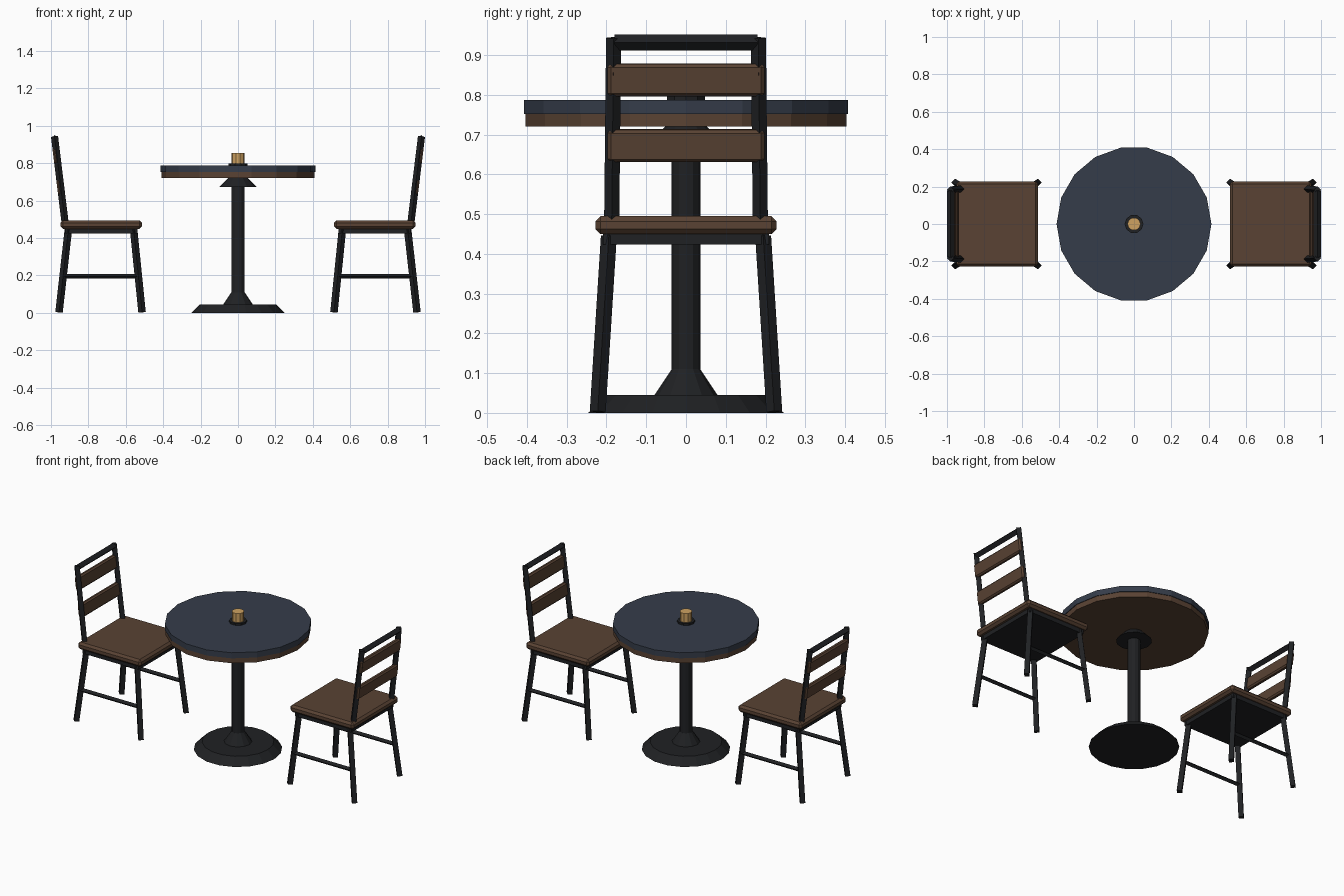
import bpy, bmesh, math
from mathutils import Vector, Matrix

if "Cube" in bpy.data.objects:
    bpy.data.objects.remove(bpy.data.objects["Cube"])


def material(name, rgb):
    m = bpy.data.materials.new(name)
    m.diffuse_color = (*rgb, 1)
    m.use_nodes = True
    m.node_tree.nodes["Principled BSDF"].inputs["Base Color"].default_value = m.diffuse_color
    return m


WOOD = material("brown_wood", (0.10, 0.055, 0.033))
METAL = material("dark_metal", (0.014, 0.015, 0.017))
SLATE = material("blue_grey_top", (0.036, 0.046, 0.068))
WAX = material("candle_wax", (0.62, 0.36, 0.12))


def finish(bm, name, mat):
    bmesh.ops.recalc_face_normals(bm, faces=bm.faces)
    me = bpy.data.meshes.new(name)
    bm.to_mesh(me)
    bm.free()
    me.materials.append(mat)
    ob = bpy.data.objects.new(name, me)
    bpy.context.collection.objects.link(ob)
    return ob


def lathe(name, profile, sides, mat):
    """Closed flat-sided turning from (radius, z) points, capped at both ends."""
    bm = bmesh.new()
    rings = [[bm.verts.new((r * math.cos(2 * math.pi * i / sides),
                            r * math.sin(2 * math.pi * i / sides), z))
              for i in range(sides)] for r, z in profile]
    for a, b in zip(rings, rings[1:]):
        for i in range(sides):
            j = (i + 1) % sides
            bm.faces.new((a[i], a[j], b[j], b[i]))
    bm.faces.new(rings[0])
    bm.faces.new(rings[-1])
    return finish(bm, name, mat)


def rod(name, a, b, radius, mat=METAL):
    """Four-sided bar, diamond section, between two points."""
    a, b = Vector(a), Vector(b)
    d = b - a
    ob = lathe(name, [(radius, 0), (radius, d.length)], 4, mat)
    turn = Vector((0, 0, 1)).rotation_difference(d).to_matrix().to_4x4()
    ob.data.transform(Matrix.Translation(a) @ turn)
    return ob


def block(name, centre, size, mat, bevel=0, tilt=0):
    """Box with chamfered edges, tilted about y."""
    bm = bmesh.new()
    bmesh.ops.create_cube(bm, size=1)
    bmesh.ops.scale(bm, vec=size, verts=bm.verts)
    if bevel:
        bmesh.ops.bevel(bm, geom=bm.edges[:], offset=bevel, segments=1, affect='EDGES')
    bm.transform(Matrix.Translation(centre) @ Matrix.Rotation(tilt, 4, 'Y'))
    return finish(bm, name, mat)


# Table
lathe("table_base", [(0.25, 0), (0.203, 0.045)], 18, METAL)
lathe("column_foot", [(0.08, 0.044), (0.036, 0.11)], 12, METAL)
lathe("column", [(0.036, 0.04), (0.036, 0.72)], 12, METAL)
lathe("top_support", [(0.10, 0.672), (0.05, 0.722)], 12, METAL)
lathe("table_underside", [(0.41, 0.72), (0.41, 0.752)], 18, WOOD)
lathe("table_top", [(0.414, 0.752), (0.414, 0.787)], 18, SLATE)

# Candle on its dish
lathe("candle_dish", [(0.05, 0.786), (0.05, 0.798)], 10, METAL)
lathe("candle", [(0.035, 0.797), (0.035, 0.854)], 10, WAX)

# Two chairs facing the table
POST_LOW, POST_TOP = (0.923, 0.47), (0.981, 0.943)
slope = (POST_TOP[0] - POST_LOW[0]) / (POST_TOP[1] - POST_LOW[1])

for side, s in (("left", -1), ("right", 1)):
    block(f"{side}_seat", (s * 0.731, 0, 0.472), (0.436, 0.456, 0.045), WOOD, 0.013)
    block(f"{side}_seat_frame", (s * 0.731, 0, 0.438), (0.385, 0.418, 0.028), METAL)

    for y in (-1, 1):
        rod(f"{side}_front_leg", (s * 0.513, y * 0.222, 0.003), (s * 0.558, y * 0.194, 0.445), 0.02)
        rod(f"{side}_rear_leg", (s * 0.957, y * 0.222, 0.003), (s * 0.907, y * 0.194, 0.445), 0.02)
        rod(f"{side}_stretcher", (s * 0.533, y * 0.21, 0.196), (s * 0.935, y * 0.21, 0.196), 0.013)
        rod(f"{side}_back_post", (s * POST_LOW[0], y * 0.187, POST_LOW[1]),
            (s * POST_TOP[0], y * 0.182, POST_TOP[1]), 0.019)

    # Backrest slats and top rail
    for z in (0.672, 0.837):
        x = POST_LOW[0] + slope * (z - POST_LOW[1]) + 0.005
        block(f"{side}_back_slat", (s * x, 0, z), (0.028, 0.394, 0.082), WOOD, 0.008,
              s * math.atan(slope))
    rod(f"{side}_top_rail", (s * 0.98, -0.18, 0.931), (s * 0.98, 0.18, 0.931), 0.02)
